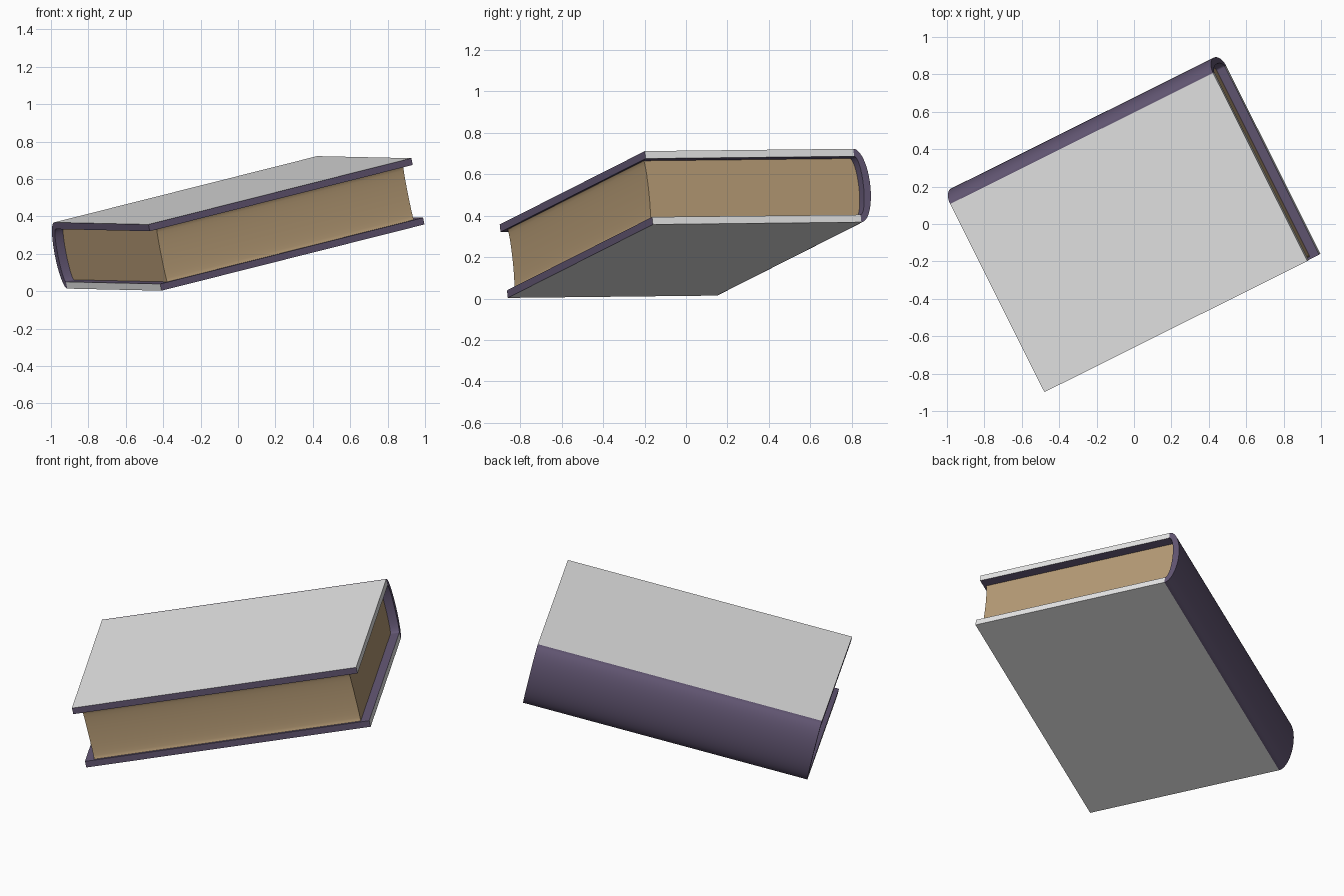
import bpy, bmesh, math
from mathutils import Vector, Matrix

if "Cube" in bpy.data.objects:
    bpy.data.objects.remove(bpy.data.objects["Cube"])

# Tilted book frame: l along the spine, w from fore-edge to spine, n through the thickness
l = Vector((1.405, 0.70, 0.354)).normalized()
w = Vector((-0.505, 1.016, 0.012))
w = (w - l * w.dot(l)).normalized()
n = l.cross(w)
FRAME = Matrix((l, w, n)).transposed().to_4x4()
FRAME.translation = Vector((-0.409, -0.860, 0.003))

LENGTH, WIDTH, THICK, BOARD = 1.61, 1.125, 0.363, 0.037
BULGE, INSET, FORE = 0.07, 0.05, 0.013


def material(name, colour):
    m = bpy.data.materials.new(name)
    m.diffuse_color = (*colour, 1)
    m.use_nodes = True
    m.node_tree.nodes["Principled BSDF"].inputs["Base Color"].default_value = m.diffuse_color
    return m


WHITE = material("white cover", (0.8, 0.8, 0.8))
PURPLE = material("dark purple", (0.122, 0.093, 0.17))
TAN = material("tan paper", (0.47, 0.33, 0.18))


def extrude_profile(name, profile, x0, x1, mats, rule=None):
    """Extrude a (w, n) profile along the spine direction."""
    bm = bmesh.new()
    face = bm.faces.new([bm.verts.new((x0, y, z)) for y, z in profile])
    new = bmesh.ops.extrude_face_region(bm, geom=[face])["geom"]
    verts = [v for v in new if isinstance(v, bmesh.types.BMVert)]
    bmesh.ops.translate(bm, verts=verts, vec=(x1 - x0, 0, 0))
    bmesh.ops.recalc_face_normals(bm, faces=bm.faces)
    bm.normal_update()
    if rule:
        for f in bm.faces:
            f.material_index = rule(f.normal)
    mesh = bpy.data.meshes.new(name)
    bm.to_mesh(mesh)
    bm.free()
    for m in mats:
        mesh.materials.append(m)
    ob = bpy.data.objects.new(name, mesh)
    bpy.context.collection.objects.link(ob)
    ob.matrix_world = FRAME
    bpy.context.view_layer.objects.active = ob
    ob.select_set(True)
    bpy.ops.object.shade_smooth_by_angle(angle=math.radians(35))
    ob.select_set(False)


def arc(base, bulge, half, steps=24):
    """Half ellipse from bottom to top, bulging in +w."""
    return [(base + bulge * math.cos(a), THICK / 2 + half * math.sin(a))
            for a in (math.pi * (i / steps - 0.5) for i in range(steps + 1))]


def board(z0, z1):
    return [(0, z0), (WIDTH, z0), (WIDTH, z1), (0, z1)]


# Cover boards: white outside, purple fore-edge and lining
extrude_profile("top_cover", board(THICK - BOARD, THICK), 0, LENGTH, (PURPLE, WHITE),
                lambda v: int(v.z > 0.5 or v.x > 0.5))
extrude_profile("bottom_cover", board(0, BOARD), 0, LENGTH, (PURPLE, WHITE),
                lambda v: int(v.z < -0.5 or abs(v.x) > 0.5))

# Rounded spine shell
inner = arc(WIDTH, BULGE - BOARD, THICK / 2 - BOARD)
extrude_profile("spine", arc(WIDTH, BULGE, THICK / 2) + inner[::-1], 0, LENGTH, (PURPLE,))

# Page block: convex at the spine, slightly hollow at the fore-edge
hollow = arc(FORE, 0.01, THICK / 2 - BOARD, 12)
extrude_profile("pages", inner + hollow[::-1], INSET, LENGTH - INSET, (TAN,))
